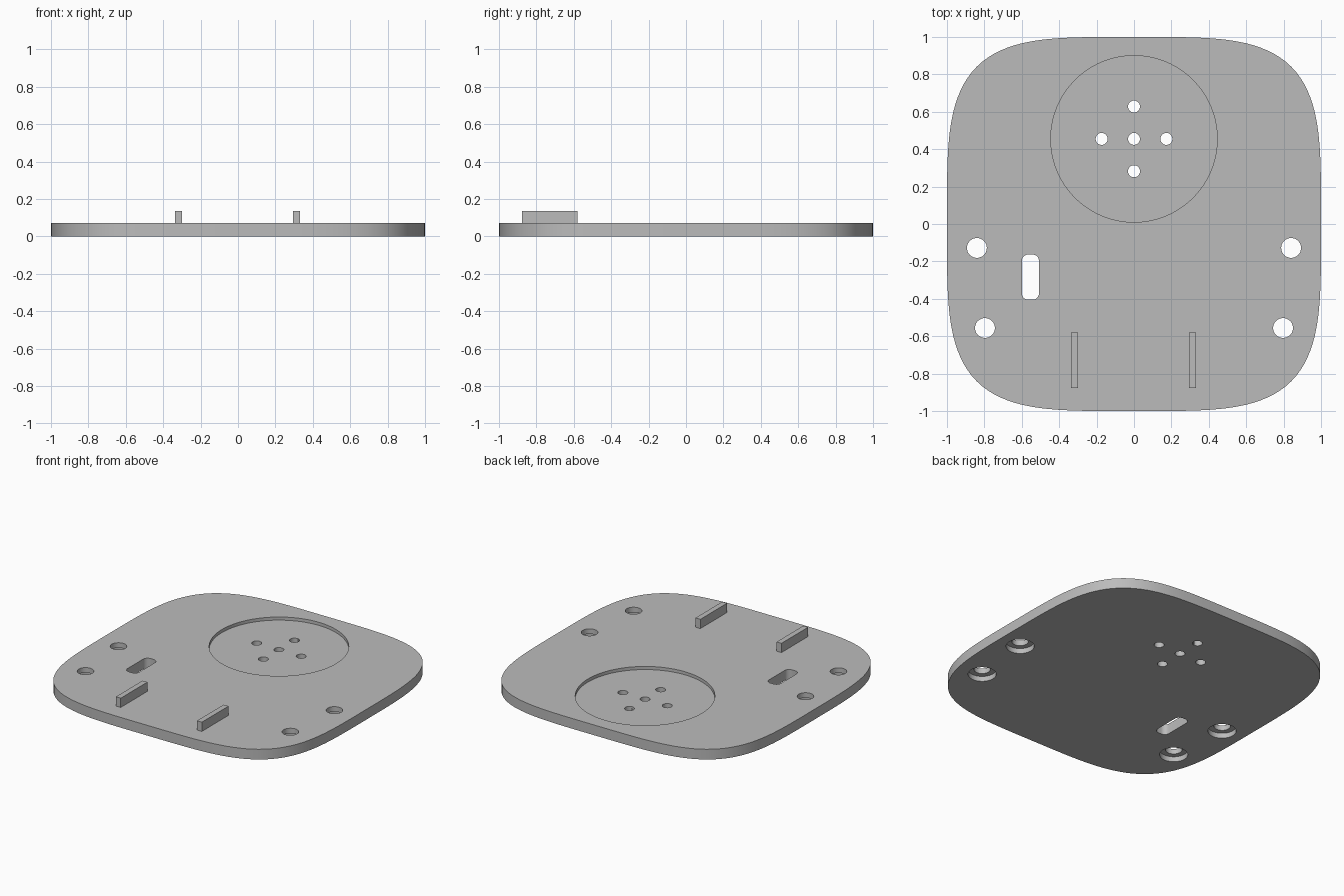
import bpy, bmesh, math

if "Cube" in bpy.data.objects:
    bpy.data.objects.remove(bpy.data.objects["Cube"])

TOP = 0.072      # plate thickness
RIB_TOP = 0.137  # top of the raised ribs

grey = bpy.data.materials.new("plain grey")
grey.diffuse_color = (0.5, 0.5, 0.5, 1)
grey.use_nodes = True
grey.node_tree.nodes["Principled BSDF"].inputs["Base Color"].default_value = grey.diffuse_color


def prism(name, outline, z0, z1):
    """Extrude a closed outline (counter-clockwise) from z0 to z1."""
    bm = bmesh.new()
    face = bm.faces.new([bm.verts.new((x, y, z0)) for x, y in outline])
    ext = bmesh.ops.extrude_face_region(bm, geom=[face])
    for v in ext["geom"]:
        if isinstance(v, bmesh.types.BMVert):
            v.co.z = z1
    bmesh.ops.recalc_face_normals(bm, faces=bm.faces)
    mesh = bpy.data.meshes.new(name)
    bm.to_mesh(mesh)
    bm.free()
    mesh.materials.append(grey)
    obj = bpy.data.objects.new(name, mesh)
    bpy.context.collection.objects.link(obj)
    return obj


def circle(cx, cy, r, n=48):
    return [(cx + r * math.cos(2 * math.pi * i / n),
             cy + r * math.sin(2 * math.pi * i / n)) for i in range(n)]


def squircle(power=4, n=192):
    pts = []
    for i in range(n):
        a = 2 * math.pi * i / n
        c, s = math.cos(a), math.sin(a)
        r = (abs(c) ** power + abs(s) ** power) ** (-1 / power)
        pts.append((r * c, r * s))
    return pts


def rounded_rect(x0, x1, y0, y1, r, n=8):
    corners = [(x1 - r, y1 - r), (x0 + r, y1 - r), (x0 + r, y0 + r), (x1 - r, y0 + r)]
    return [(cx + r * math.cos(math.pi / 2 * (k + i / n)),
             cy + r * math.sin(math.pi / 2 * (k + i / n)))
            for k, (cx, cy) in enumerate(corners) for i in range(n + 1)]


# Base plate
plate = prism("base_plate", squircle(), 0, TOP)


def cut(outline, z0=-0.1, z1=0.2):
    """Subtract an extruded outline from the plate."""
    cutter = prism("cutter", outline, z0, z1)
    cutter.hide_render = True
    mod = plate.modifiers.new("cut", "BOOLEAN")
    mod.operation = "DIFFERENCE"
    mod.solver = "EXACT"
    mod.object = cutter
    bpy.context.view_layer.objects.active = plate
    bpy.ops.object.modifier_apply(modifier=mod.name)
    bpy.data.objects.remove(cutter)


# Shallow round recess with five small through holes
cut(circle(0, 0.455, 0.445, 128), TOP - 0.022, 0.2)
for dx, dy in [(0, 0), (0.173, 0), (-0.173, 0), (0, 0.173), (0, -0.173)]:
    cut(circle(dx, 0.455 + dy, 0.032, 32))

# Mounting holes, counterbored from below
for x, y in [(0.84, -0.128), (0.797, -0.556)]:
    for side in (-1, 1):
        cut(circle(side * x, y, 0.09), -0.1, 0.036)
        cut(circle(side * x, y, 0.053))

# Cable slot
cut(rounded_rect(-0.6, -0.508, -0.405, -0.163, 0.035))

plate.select_set(True)
bpy.context.view_layer.objects.active = plate
bpy.ops.object.shade_smooth_by_angle(angle=math.radians(30))

# Raised ribs
for name, x in [("left_rib", -0.318), ("right_rib", 0.313)]:
    w = 0.019
    prism(name, [(x - w, -0.876), (x + w, -0.876), (x + w, -0.579), (x - w, -0.579)],
          TOP, RIB_TOP)
